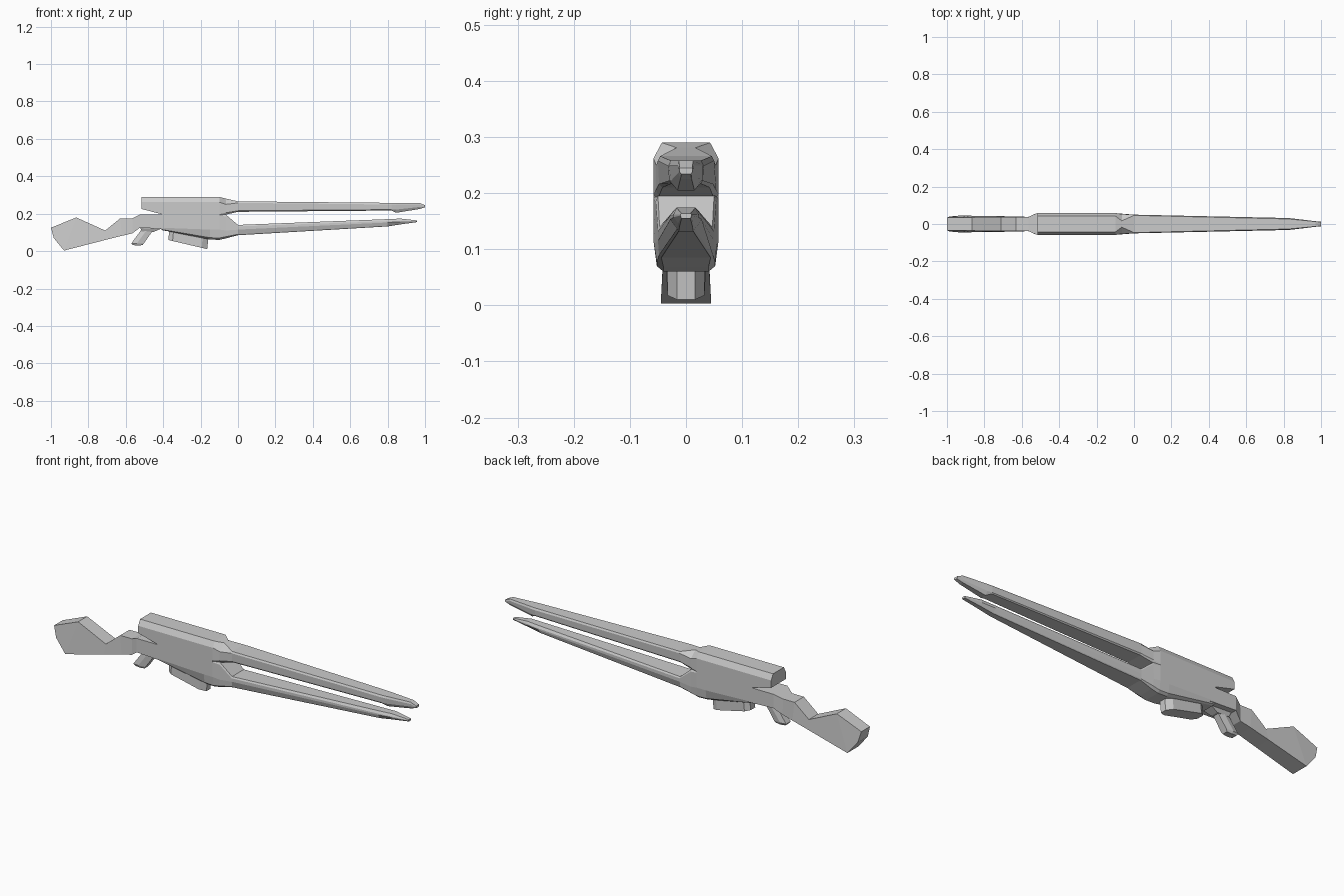
import bpy, bmesh


def loft(name, sections):
    """Skin mirrored half-sections of (x, y, z); the ends close with cross strips."""
    bm = bmesh.new()
    rings = []
    for sec in sections:
        right = [bm.verts.new((x, -y, z)) for x, y, z in sec]
        left = [bm.verts.new((x, y, z)) for x, y, z in sec]
        rings.append(right + left[::-1])
    n = len(rings[0])
    for a, b in zip(rings, rings[1:]):
        for i in range(n):
            j = (i + 1) % n
            bm.faces.new((a[i], a[j], b[j], b[i]))
    for r in (rings[0], rings[-1]):
        for i in range(n // 2 - 1):
            bm.faces.new((r[i], r[i + 1], r[n - 2 - i], r[n - 1 - i]))
    bmesh.ops.recalc_face_normals(bm, faces=bm.faces)
    mesh = bpy.data.meshes.new(name)
    bm.to_mesh(mesh)
    bm.free()
    obj = bpy.data.objects.new(name, mesh)
    bpy.context.collection.objects.link(obj)
    return obj


def at(x, *pts):
    """A half-section lying in one x plane."""
    return [(x, y, z) for y, z in pts]


# Stock: top and bottom outline with half widths
stock = [
    # top x, z, half width, bottom x, z, half width
    (-1.0, .125, .034, -.985, .07, .040),
    (-.865, .18, .036, -.93, .003, .045),
    (-.71, .11, .037, -.72, .057, .042),
    (-.63, .175, .037, -.62, .082, .040),
    (-.565, .175, .037, -.565, .095, .038),
    (-.525, .195, .056, -.525, .125, .056),
    (-.38, .195, .056, -.38, .118, .056),
]
loft("stock", [[(a, w, z), (b, v, y)] for a, z, w, b, y, v in stock])

# Receiver: overhanging rear housing and tapered belly
loft("receiver", [
    [(-.515, .043, .29), (-.515, .058, .262), (-.515, .058, .225),
     (-.41, .058, .198), (-.41, .058, .125), (-.41, .05, .116), (-.41, .04, .113)],
    [(-.15, .043, .29), (-.15, .058, .262), (-.15, .058, .225),
     (-.15, .058, .198), (-.15, .058, .115), (-.15, .052, .072), (-.15, .04, .062)],
    [(-.10, .043, .29), (-.10, .058, .262), (-.10, .058, .225),
     (-.10, .058, .198), (-.10, .058, .115), (-.10, .052, .07), (-.10, .04, .06)],
])

# Upper prong with notched shoulder and lipped tip
loft("upper_prong", [
    at(-.10, (.043, .29), (.058, .262), (.058, .198), (.05, .185)),
    at(-.065, (.017, .281), (.053, .25), (.054, .205), (.048, .195)),
    at(0, (.046, .266), (.05, .258), (.048, .216), (.042, .21)),
    at(.82, (.027, .258), (.032, .249), (.030, .222), (.026, .217)),
    at(.845, (.025, .258), (.030, .249), (.027, .222), (.015, .205)),
    at(.97, (.013, .258), (.015, .249), (.014, .236), (.010, .225)),
    at(1.0, (.011, .245), (.012, .241), (.011, .237), (.008, .234)),
])

# Lower prong: ramped top at the root, rising keel underneath
loft("lower_prong", [
    at(-.10, (.05, .20), (.058, .19), (.058, .115), (.052, .07), (.04, .06)),
    at(-.065, (.05, .195), (.054, .185), (.055, .11), (.052, .077), (.04, .068)),
    at(0, (.047, .14), (.05, .132), (.05, .115), (.048, .09), (.044, .085)),
    at(.80, (.020, .171), (.028, .160), (.028, .153), (.016, .136), (.013, .132)),
    at(.87, (.017, .174), (.022, .162), (.022, .157), (.014, .146), (.011, .143)),
    at(.957, (.008, .164), (.010, .162), (.010, .160), (.009, .157), (.008, .155)),
])

# Magazine slung under the receiver, corners cut at both ends
loft("magazine", [
    [(x + .008, w, top), (x, w, low)] for x, w, top, low in (
        (-.373, .018, .13, .060), (-.35, .035, .13, .054),
        (-.195, .033, .09, .018), (-.165, .016, .08, .010))
])

# Trigger and its mounting block
loft("trigger_mount", [
    [(-.525, .028, .14), (-.522, .028, .123), (-.515, .02, .105)],
    [(-.41, .028, .14), (-.415, .028, .118), (-.45, .02, .103)],
])
loft("trigger", [
    [(-.52, .016, .11), (-.57, .018, .042), (-.563, .014, .032)],
    [(-.49, .022, .11), (-.54, .022, .042), (-.535, .016, .030)],
    [(-.455, .016, .11), (-.503, .018, .042), (-.51, .014, .032)],
])
